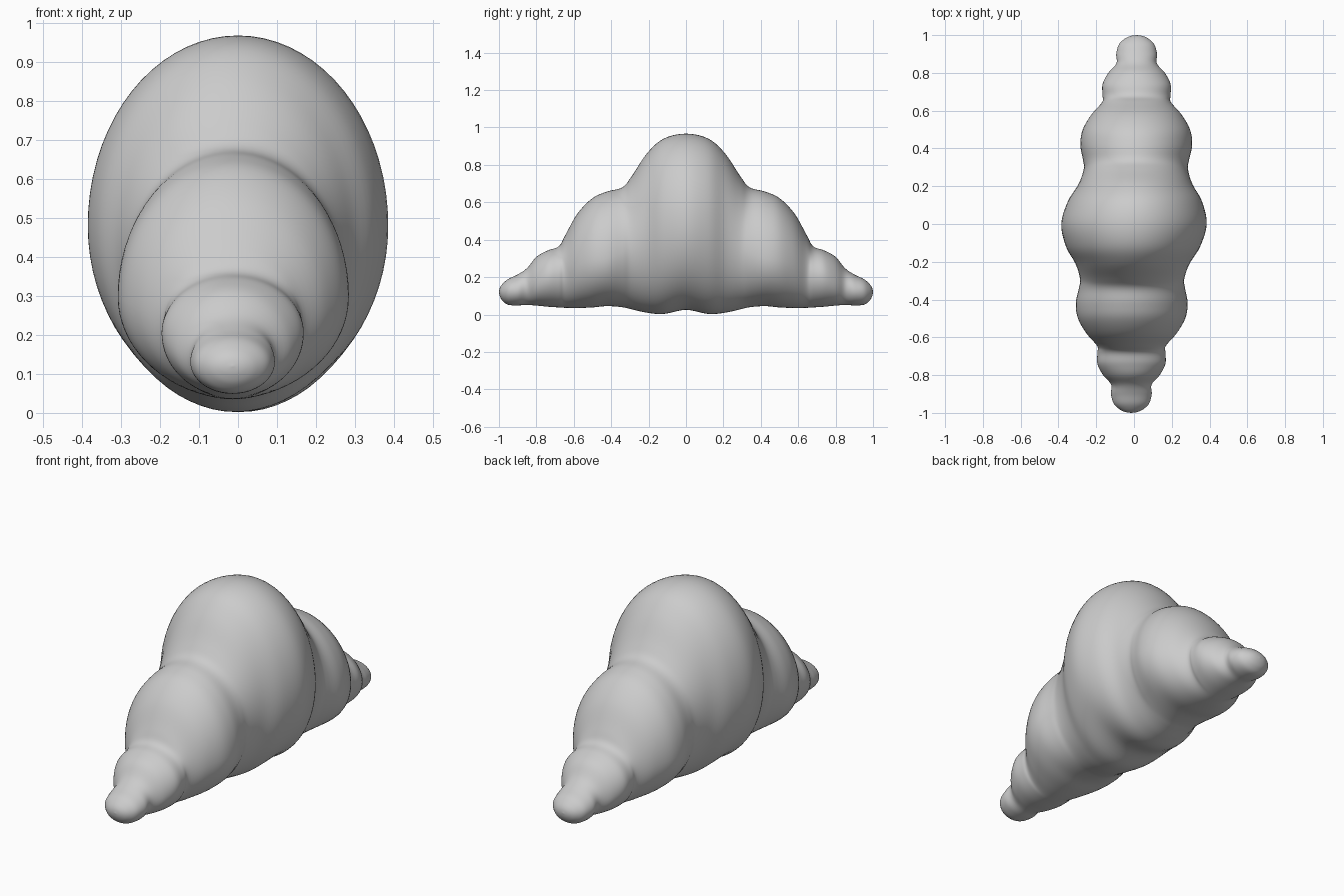
import bpy, bmesh, math

if "Cube" in bpy.data.objects:
    bpy.data.objects.remove(bpy.data.objects["Cube"])

# Stations from the middle outward: y, half width, bottom z, widest z, top z
STATIONS = [
    (0.00, 0.385, 0.025, 0.48, 0.967),
    (0.12, 0.355, 0.003, 0.47, 0.940),
    (0.21, 0.302, 0.010, 0.43, 0.860),
    (0.29, 0.276, 0.028, 0.37, 0.740),
    (0.34, 0.281, 0.039, 0.33, 0.680),
    (0.42, 0.296, 0.045, 0.30, 0.658),
    (0.50, 0.284, 0.038, 0.29, 0.622),
    (0.58, 0.238, 0.035, 0.27, 0.540),
    (0.645, 0.182, 0.036, 0.23, 0.425),
    (0.68, 0.180, 0.038, 0.21, 0.365),
    (0.74, 0.180, 0.042, 0.20, 0.342),
    (0.80, 0.150, 0.048, 0.17, 0.308),
    (0.85, 0.107, 0.051, 0.15, 0.248),
    (0.90, 0.108, 0.049, 0.13, 0.214),
    (0.95, 0.094, 0.052, 0.125, 0.190),
    (0.98, 0.064, 0.072, 0.120, 0.165),
    (0.995, 0.033, 0.097, 0.120, 0.143),
    (1.00, 0.000, 0.120, 0.120, 0.120),
]
SEGMENTS, STEPS = 72, 5


def spline(a, b, c, d, t):
    return tuple(0.5 * (2 * q + (r - p) * t + (2 * p - 5 * q + 4 * r - s) * t * t
                        + (3 * q - p - 3 * r + s) * t ** 3)
                 for p, q, r, s in zip(a, b, c, d))


# Mirror the stations front to back, then smooth between them
keys = [(-s[0],) + s[1:] for s in STATIONS[:0:-1]] + STATIONS
rows = []
for i in range(len(keys) - 1):
    a, d = keys[max(i - 1, 0)], keys[min(i + 2, len(keys) - 1)]
    rows += [spline(a, keys[i], keys[i + 1], d, k / STEPS) for k in range(STEPS)]
rows = rows[1:]

# Loft egg-shaped sections into the lobed body
bm = bmesh.new()
rings = []
for y, w, low, mid, top in rows:
    shift = 0.014 * math.tanh(y * 3)
    ring = []
    for j in range(SEGMENTS):
        ang = 2 * math.pi * j / SEGMENTS
        s = math.sin(ang)
        z = mid + s * ((top - mid) if s > 0 else (mid - low))
        ring.append(bm.verts.new((w * math.cos(ang) + shift, y, z)))
    rings.append(ring)
for r0, r1 in zip(rings, rings[1:]):
    for j in range(SEGMENTS):
        k = (j + 1) % SEGMENTS
        bm.faces.new((r0[j], r0[k], r1[k], r1[j]))

# Rounded tips
for ring, y in ((rings[0], -1), (rings[-1], 1)):
    pole = bm.verts.new((0.014 * y, y, 0.12))
    for j in range(SEGMENTS):
        bm.faces.new((ring[j], ring[(j + 1) % SEGMENTS], pole))
bmesh.ops.recalc_face_normals(bm, faces=bm.faces)

mesh = bpy.data.meshes.new("lobed_body")
bm.to_mesh(mesh)
bm.free()
for p in mesh.polygons:
    p.use_smooth = True
body = bpy.data.objects.new("lobed_body", mesh)
bpy.context.collection.objects.link(body)
